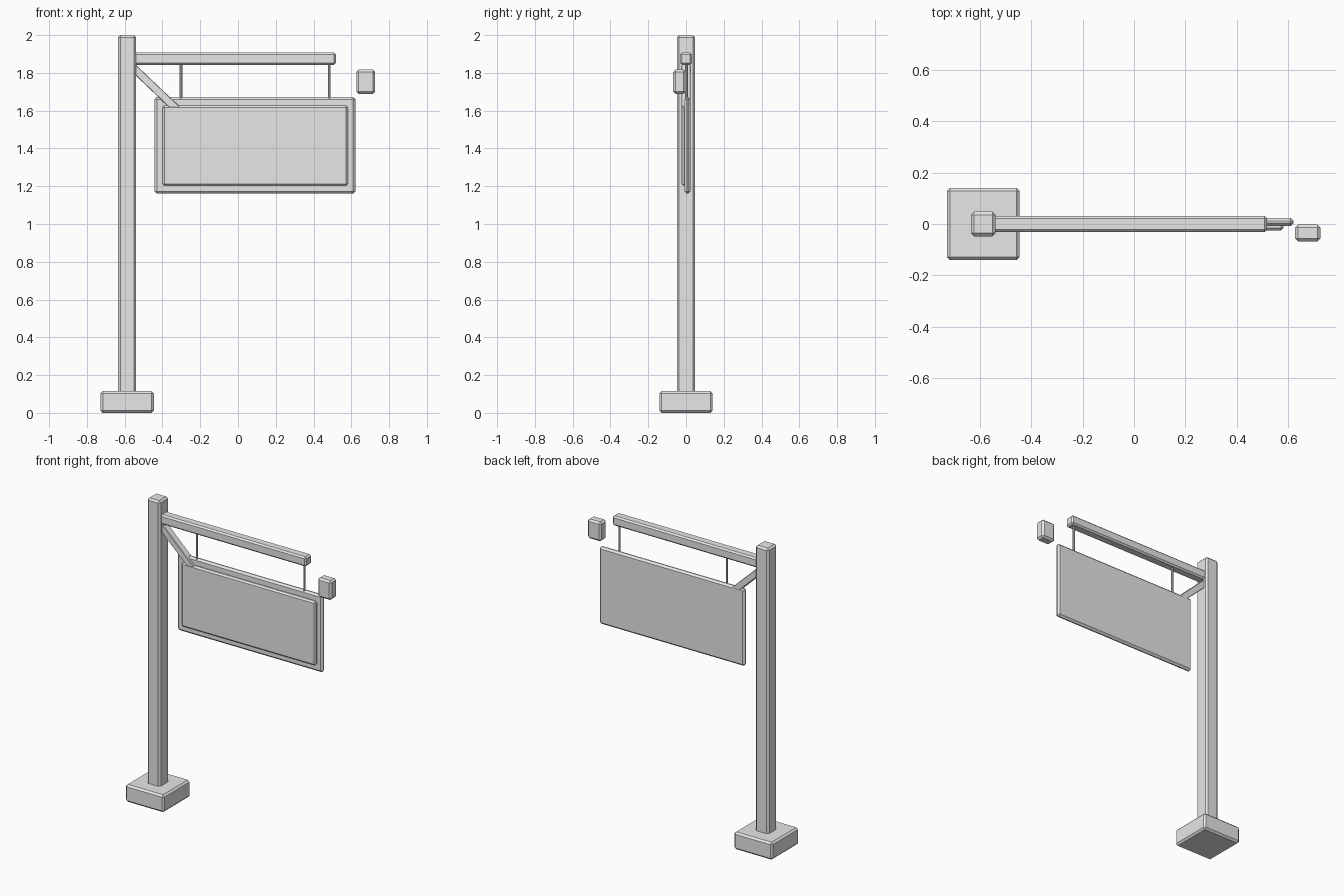
import bpy, bmesh, math
from mathutils import Matrix, Vector

cube = bpy.data.objects.get("Cube")
if cube:
    bpy.data.objects.remove(cube, do_unlink=True)

GREY = (0.8, 0.8, 0.8, 1)
grey = bpy.data.materials.new("plain grey")
grey.use_nodes = True
grey.diffuse_color = GREY
grey.node_tree.nodes["Principled BSDF"].inputs["Base Color"].default_value = GREY


def make_object(name, bm):
    mesh = bpy.data.meshes.new(name)
    bm.to_mesh(mesh)
    bm.free()
    mesh.materials.append(grey)
    obj = bpy.data.objects.new(name, mesh)
    bpy.context.collection.objects.link(obj)
    return obj


def box(name, low, high, chamfer=0.012):
    """Chamfered box between two opposite corners."""
    low, high = Vector(low), Vector(high)
    bm = bmesh.new()
    bmesh.ops.create_cube(bm, size=1, matrix=Matrix.Diagonal((*(high - low), 1)))
    obj = make_object(name, bm)
    obj.location = (low + high) / 2
    if chamfer:
        bevel = obj.modifiers.new("chamfer", 'BEVEL')
        bevel.width = chamfer
        bevel.segments = 1
    return obj


# Post standing on its footing
POST_X = -0.587
box("footing", (POST_X - 0.141, -0.141, 0), (POST_X + 0.141, 0.141, 0.115))
box("post", (POST_X - 0.048, -0.048, 0.05), (POST_X + 0.048, 0.048, 2))

# Horizontal arm
box("arm", (POST_X, -0.032, 1.843), (0.518, 0.032, 1.907), 0.01)

# Diagonal brace from the post to the sign board
start, end = Vector((-0.575, 0, 1.847)), Vector((-0.294, 0, 1.579))
half = (end - start).length / 2
brace = box("brace", (-half, -0.023, -0.021), (half, 0.023, 0.021), 0.003)
brace.location = (start + end) / 2
brace.rotation_euler.y = math.atan2(start.z - end.z, end.x - start.x)

# Sign board with a raised panel on its front
box("sign_board", (-0.442, -0.008, 1.161), (0.622, 0.0235, 1.672), 0.012)
box("sign_panel", (-0.4, -0.025, 1.203), (0.582, 0.004, 1.627), 0.01)

# Thin rods hanging the board from the arm
for side, x in (("right", -0.302), ("left", 0.484)):
    bm = bmesh.new()
    bmesh.ops.create_cone(bm, cap_ends=True, segments=8, radius1=0.007,
                          radius2=0.007, depth=0.2)
    rod = make_object("hanger_rod_" + side, bm)
    rod.location = (x, 0.003, 1.755)

# Small box beside the end of the arm
box("lamp_box", (0.627, -0.068, 1.689), (0.726, -0.002, 1.817))
